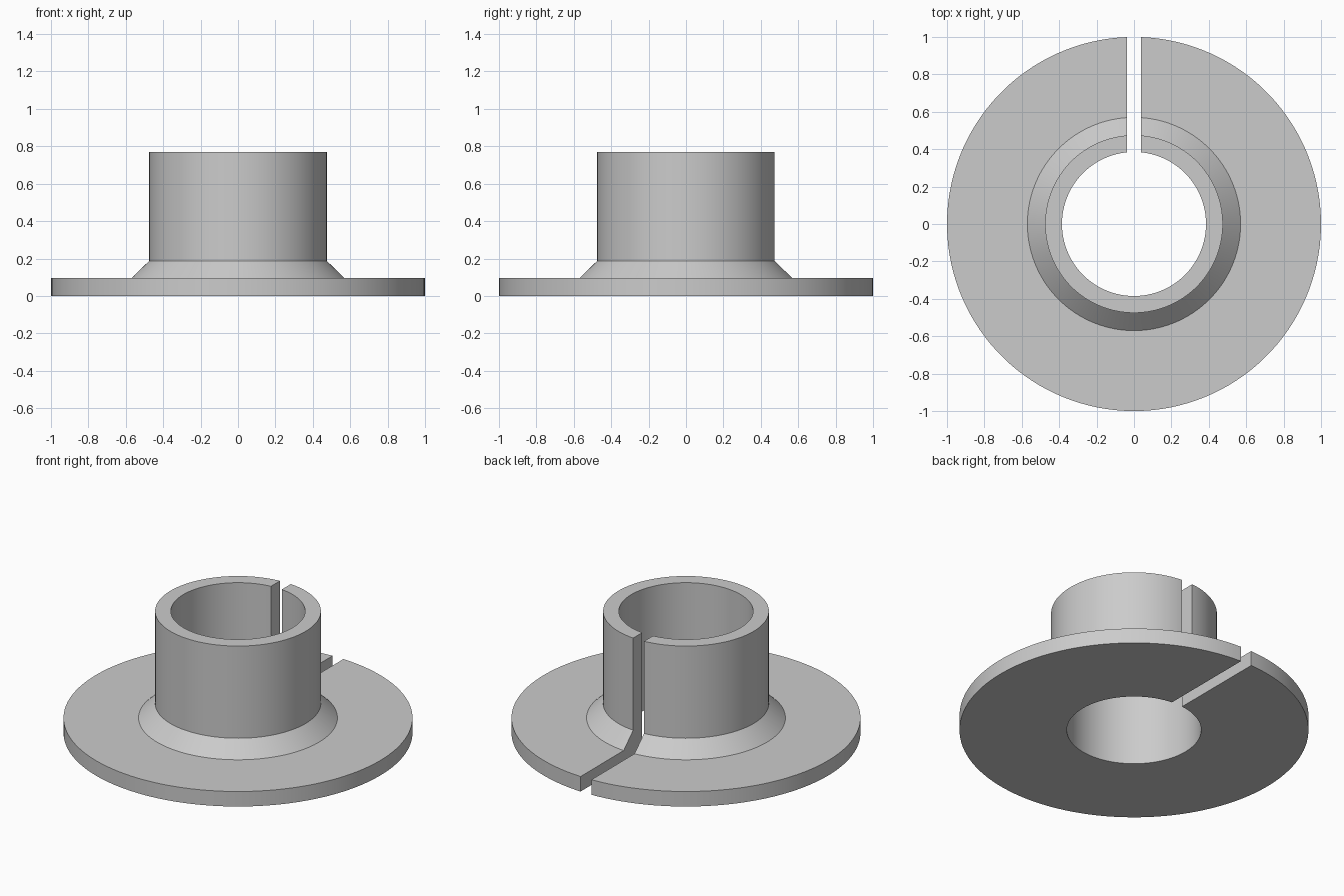
import bpy
import bmesh
from math import asin, cos, sin, pi, radians

cube = bpy.data.objects.get("Cube")
if cube:
    bpy.data.objects.remove(cube, do_unlink=True)

# Flat grey material
grey = bpy.data.materials.new("plain_grey")
grey.use_nodes = True
colour = (0.6, 0.6, 0.6, 1)
grey.diffuse_color = colour
grey.node_tree.nodes["Principled BSDF"].inputs["Base Color"].default_value = colour

STEPS = 128
SLOT_HALF = 0.038
BORE, SLEEVE, COLLAR, FLANGE = 0.385, 0.475, 0.57, 1.0
FLANGE_TOP, COLLAR_TOP, SLEEVE_TOP = 0.095, 0.187, 0.77

# Cross-section (radius, height), going round the wall
profile = [(BORE, 0), (FLANGE, 0), (FLANGE, FLANGE_TOP), (COLLAR, FLANGE_TOP),
           (SLEEVE, COLLAR_TOP), (SLEEVE, SLEEVE_TOP), (BORE, SLEEVE_TOP)]


def arc(bm, radius, z):
    """Open ring ending on the two parallel walls of the rear slot."""
    gap = asin(SLOT_HALF / radius)
    start, sweep = pi / 2 + gap, 2 * (pi - gap)
    angles = [start + sweep * i / STEPS for i in range(STEPS + 1)]
    return [bm.verts.new((radius * cos(a), radius * sin(a), z)) for a in angles]


# Flanged sleeve with a parallel slot at the back
bm = bmesh.new()
rings = [arc(bm, r, z) for r, z in profile]
for a, b in zip(rings, rings[1:] + rings[:1]):
    for i in range(STEPS):
        bm.faces.new((a[i], b[i], b[i + 1], a[i + 1]))
for end in (0, -1):
    bm.faces.new([ring[end] for ring in rings])
bmesh.ops.recalc_face_normals(bm, faces=bm.faces)

mesh = bpy.data.meshes.new("split_flanged_sleeve")
bm.to_mesh(mesh)
bm.free()
mesh.materials.append(grey)
sleeve = bpy.data.objects.new("split_flanged_sleeve", mesh)
bpy.context.collection.objects.link(sleeve)

# Smooth round walls, sharp rims
bpy.ops.object.select_all(action="DESELECT")
sleeve.select_set(True)
bpy.context.view_layer.objects.active = sleeve
bpy.ops.object.shade_smooth_by_angle(angle=radians(30))
